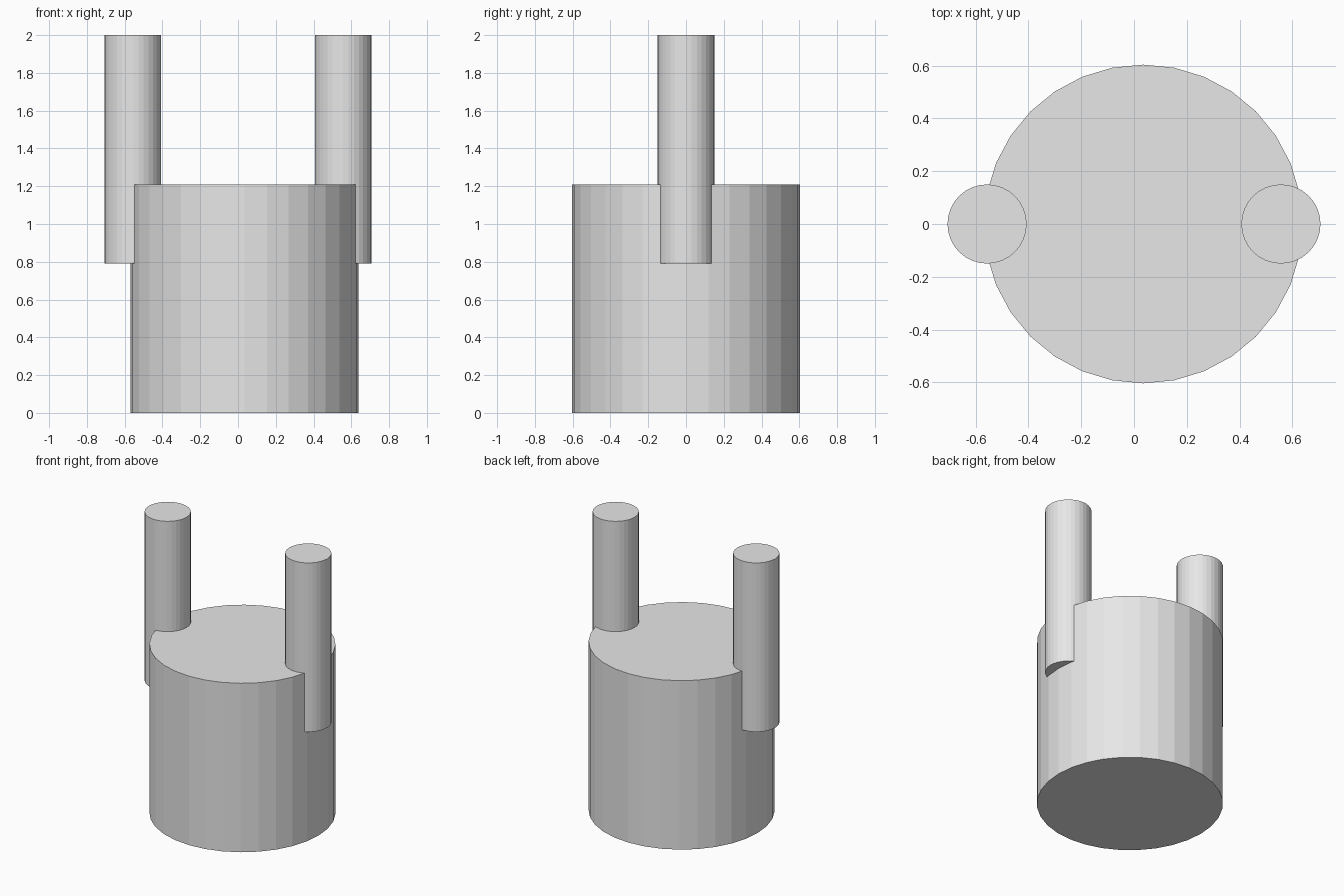
import bpy

if "Cube" in bpy.data.objects:
    bpy.data.objects.remove(bpy.data.objects["Cube"])

grey = bpy.data.materials.new("light_grey")
grey.diffuse_color = (0.8, 0.8, 0.8, 1.0)
grey.use_nodes = True
grey.node_tree.nodes["Principled BSDF"].inputs["Base Color"].default_value = grey.diffuse_color


def cylinder(name, x, radius, bottom, top):
    bpy.ops.mesh.primitive_cylinder_add(
        vertices=32, radius=radius, depth=top - bottom,
        location=(x, 0, (bottom + top) / 2))
    obj = bpy.context.object
    obj.name = name
    obj.data.materials.append(grey)
    return obj


# wide drum standing on the ground, slightly off centre
cylinder("drum", 0.035, 0.604, 0.0, 1.21)

# two upright posts sunk into the rim of the drum
for side, x in (("left", -0.557), ("right", 0.557)):
    cylinder(side + "_post", x, 0.15, 0.79, 2.0)
